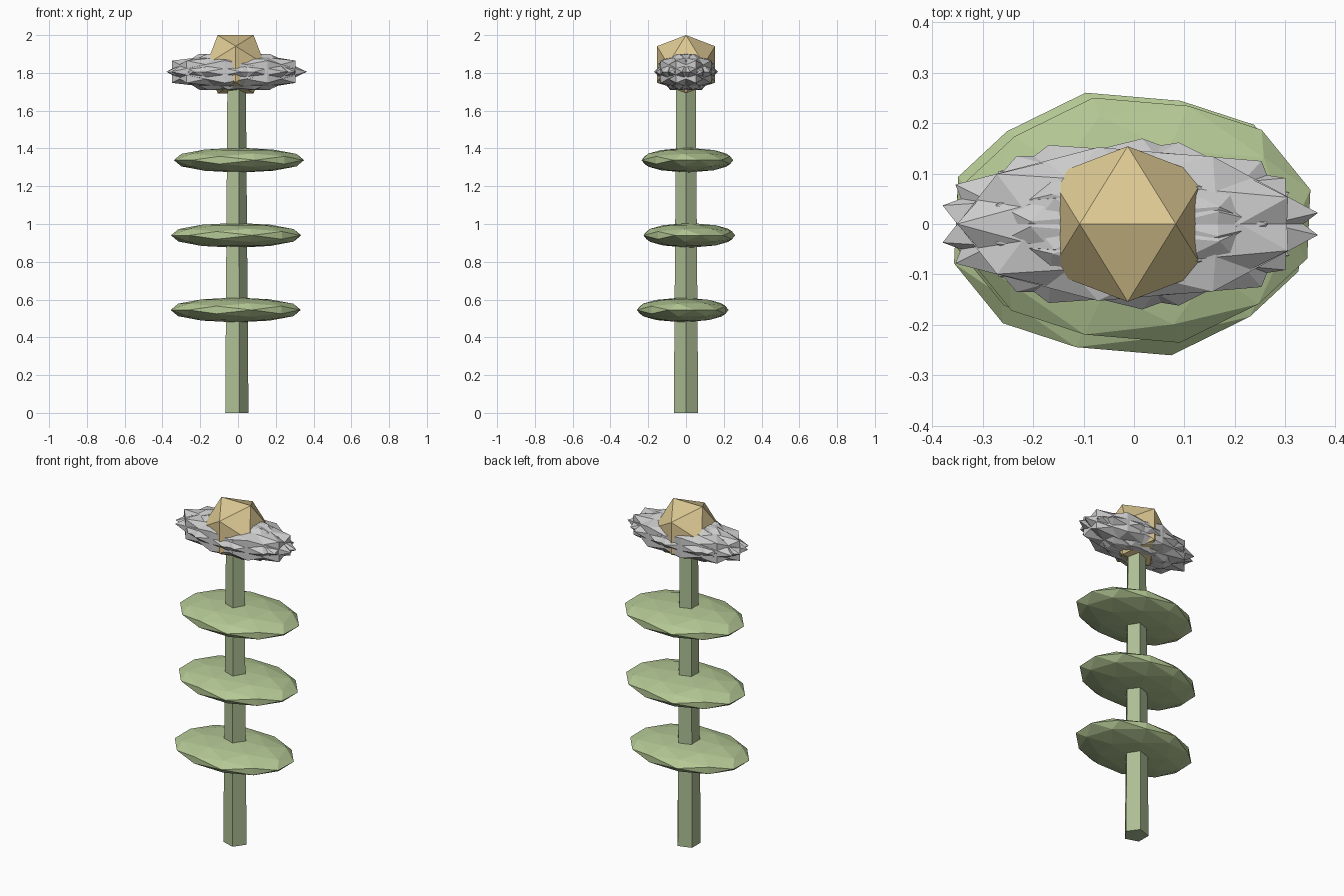
import bpy, bmesh, math
from mathutils import Vector, Matrix

if "Cube" in bpy.data.objects:
    bpy.data.objects.remove(bpy.data.objects["Cube"])

CX = -0.0125  # stem axis


def material(name, rgb):
    m = bpy.data.materials.new(name)
    m.diffuse_color = (*rgb, 1)
    m.use_nodes = True
    m.node_tree.nodes["Principled BSDF"].inputs["Base Color"].default_value = m.diffuse_color
    return m


def finish(name, bm, mat=None):
    bmesh.ops.recalc_face_normals(bm, faces=bm.faces)
    me = bpy.data.meshes.new(name)
    bm.to_mesh(me)
    bm.free()
    ob = bpy.data.objects.new(name, me)
    bpy.context.collection.objects.link(ob)
    if mat:
        me.materials.append(mat)
    return ob


def ico_points(detail):
    # icosahedron with a horizontal edge on top; detail adds edge midpoints
    t = (1 + math.sqrt(5)) / 2
    pts = []
    for a in (-1, 1):
        for b in (-t, t):
            pts += [Vector((a, 0, b)), Vector((0, b, a)), Vector((b, a, 0))]
    out = [p.normalized() for p in pts]
    if detail:
        for i, p in enumerate(pts):
            for q in pts[i + 1:]:
                if (p - q).length < 2.1:
                    out.append((p + q).normalized())
    return out


def ellipsoid(name, centre, size, turn=0, detail=0, mat=None):
    # turn the solid first, then stretch it along the world axes
    bm = bmesh.new()
    rot = Matrix.Rotation(turn, 3, 'Z')
    for p in ico_points(detail):
        p = rot @ p
        bm.verts.new([c + s * v for c, s, v in zip(centre, size, p)])
    bmesh.ops.convex_hull(bm, input=bm.verts)
    return finish(name, bm, mat)


stem_mat = material("stem_green", (0.42, 0.52, 0.30))
leaf_mat = material("leaf_green", (0.46, 0.58, 0.30))
gold = material("gold", (0.72, 0.58, 0.29))

# Five-sided tapered stem
bm = bmesh.new()
rings = []
for r, z in ((0.068, 0), (0.054, 1.76)):
    rings.append([bm.verts.new((CX + r * math.cos(i * math.tau / 5),
                                r * math.sin(i * math.tau / 5), z)) for i in range(5)])
for i in range(5):
    j = (i + 1) % 5
    bm.faces.new((rings[0][i], rings[0][j], rings[1][j], rings[1][i]))
for ring in rings:
    bm.faces.new(ring)
finish("stem", bm, stem_mat)

# Three flat leaves up the stem
for i, c in enumerate([(-0.012, -0.0175, 0.545), (-0.01, 0.0175, 0.94), (0.005, 0.0075, 1.338)]):
    ellipsoid(f"leaf_{i + 1}", c, (0.355, 0.25, 0.066), math.radians(14), 1, leaf_mat)

# Nine overlapping petals set in a ring
for i in range(9):
    a = math.pi + i * math.tau / 9
    ellipsoid(f"petal_{i + 1}",
              (CX + 0.03 * math.cos(a), 0.02 * math.sin(a), 1.806),
              (0.362, 0.158, 0.112), a - math.pi / 2)

# Flower centre
ellipsoid("flower_centre", (CX, 0, 1.846), (0.181, 0.181, 0.181), mat=gold)
